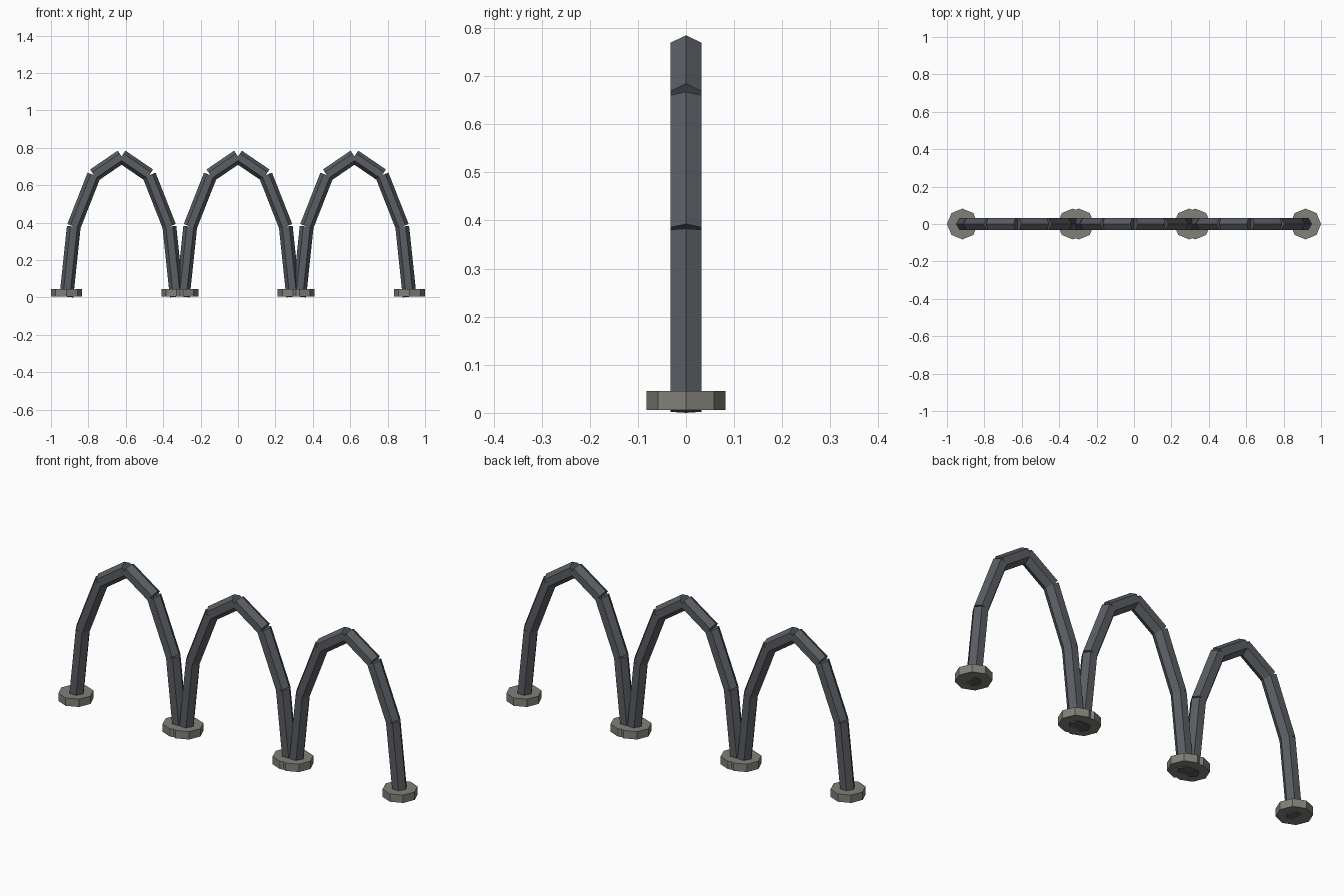
import bpy
from math import sin, cos, radians
from mathutils import Vector, Matrix

if "Cube" in bpy.data.objects:
    bpy.data.objects.remove(bpy.data.objects["Cube"])

SPACING, HALF_SPAN, RISE, BASE_Z = 0.6225, 0.295, 0.75, 0.004
BAR_R, FOOT_R, FOOT_H = 0.037, 0.0825, 0.04


def material(name, color):
    m = bpy.data.materials.new(name)
    m.diffuse_color = color
    m.use_nodes = True
    m.node_tree.nodes["Principled BSDF"].inputs["Base Color"].default_value = m.diffuse_color
    return m


iron = material("dark_iron", (0.10, 0.11, 0.125, 1))
stone = material("stone", (0.22, 0.215, 0.19, 1))


def prism(name, sides, radius, depth, matrix, mat):
    bpy.ops.mesh.primitive_cylinder_add(vertices=sides, radius=radius, depth=depth)
    ob = bpy.context.object
    ob.name = name
    ob.data.transform(matrix)
    ob.data.materials.append(mat)
    return ob


def bar(name, a, b):
    # Hexagonal bar with one ridge facing outward in the arch plane
    z = (b - a).normalized()
    y = Vector((0, 1, 0))
    x = y.cross(z)
    rot = Matrix((x, y, z)).transposed().to_4x4()
    turn = Matrix.Rotation(radians(90), 4, 'Z')
    return prism(name, 6, BAR_R, (b - a).length,
                 Matrix.Translation((a + b) / 2) @ rot @ turn, iron)


for i in (-1, 0, 1):
    cx = i * SPACING
    # Elliptical arch made of six straight bars
    pts = [Vector((cx + HALF_SPAN * cos(radians(t)), 0, BASE_Z + RISE * sin(radians(t))))
           for t in range(0, 181, 30)]
    for k in range(6):
        bar(f"hoop_{i + 2}_bar_{k + 1}", pts[k], pts[k + 1])
    # Octagonal feet
    for side, s in (("left", -1), ("right", 1)):
        prism(f"hoop_{i + 2}_{side}_foot", 8, FOOT_R, FOOT_H,
              Matrix.Translation((cx + s * HALF_SPAN, 0, 0.026)), stone)
